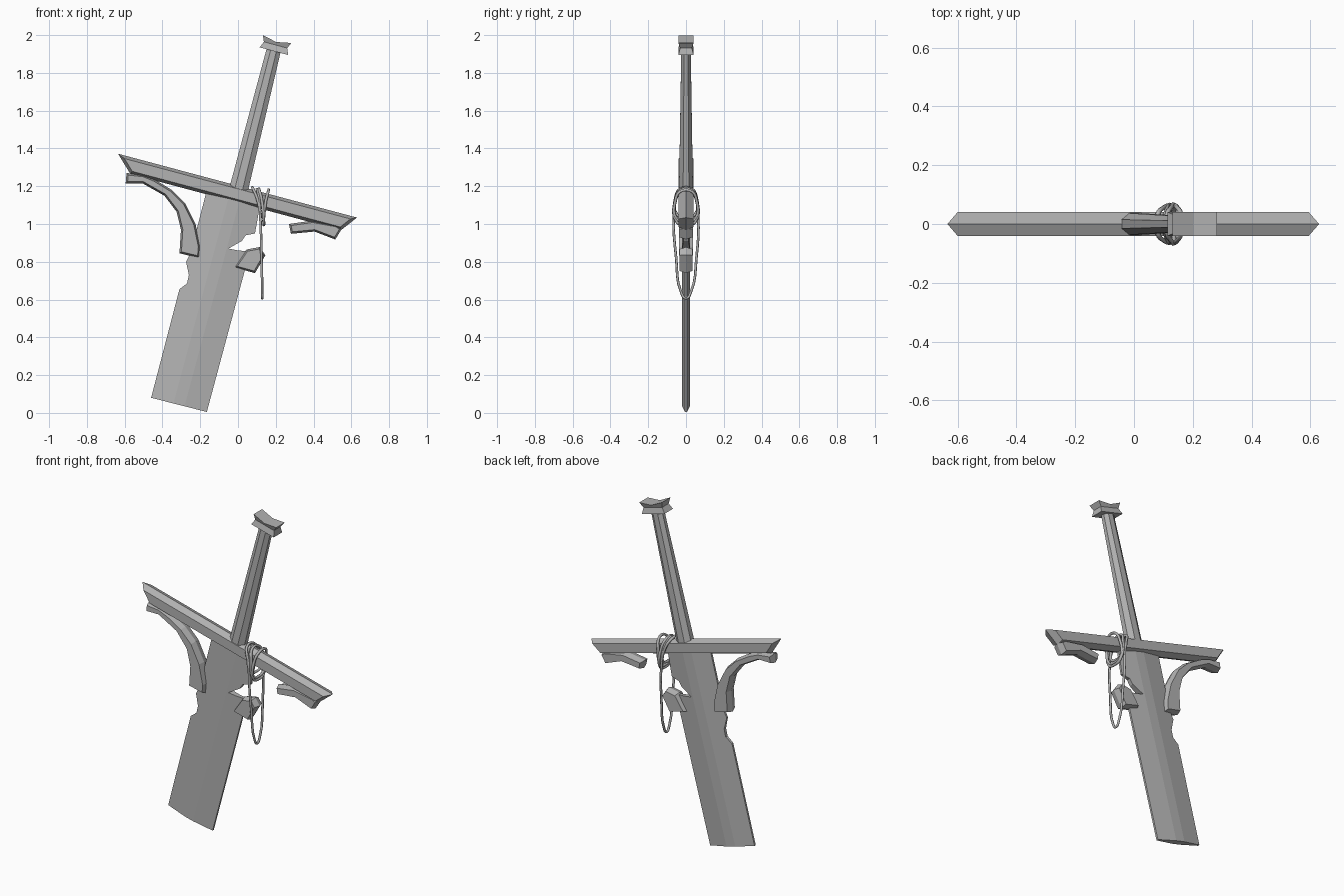
import bpy, bmesh, math
from mathutils import Vector

if "Cube" in bpy.data.objects:
    bpy.data.objects.remove(bpy.data.objects["Cube"])

steel = bpy.data.materials.new("worn_grey")
steel.use_nodes = True
GREY = (0.45, 0.45, 0.45, 1)
steel.diffuse_color = GREY
steel.node_tree.nodes["Principled BSDF"].inputs["Base Color"].default_value = GREY

TILT = math.radians(15)
ALONG = Vector((math.sin(TILT), 0, math.cos(TILT)))
ACROSS = Vector((math.cos(TILT), 0, -math.sin(TILT)))
DEPTH = Vector((0, 1, 0))


def finish(name, bm):
    bmesh.ops.recalc_face_normals(bm, faces=bm.faces)
    mesh = bpy.data.meshes.new(name)
    bm.to_mesh(mesh)
    bm.free()
    mesh.materials.append(steel)
    obj = bpy.data.objects.new(name, mesh)
    bpy.context.collection.objects.link(obj)
    return obj


def inset(points, amount):
    """Mitred inward offset of a counter-clockwise outline."""
    result = []
    for i, p in enumerate(points):
        p = Vector(p)
        a = (p - Vector(points[i - 1])).normalized()
        b = (Vector(points[(i + 1) % len(points)]) - p).normalized()
        na, nb = Vector((-a.y, a.x)), Vector((-b.y, b.x))
        result.append(p + (na + nb) * amount / max(1 + na.dot(nb), 0.25))
    return result


def ridged_plate(name, points, half, bevel):
    """Plate whose rim comes to a ridge in the middle of its thickness."""
    bm = bmesh.new()
    inner = inset(points, bevel)
    layers = [[bm.verts.new((p[0], y, p[1])) for p in ring]
              for y, ring in ((-half, inner), (0, points), (half, inner))]
    n = len(points)
    for low, high in zip(layers, layers[1:]):
        for i in range(n):
            j = (i + 1) % n
            bm.faces.new((low[i], low[j], high[j], high[i]))
    bm.faces.new(layers[0])
    bm.faces.new(layers[-1][::-1])
    return finish(name, bm)


def loft(name, rings):
    bm = bmesh.new()
    rows = [[bm.verts.new(p) for p in ring] for ring in rings]
    n = len(rows[0])
    for low, high in zip(rows, rows[1:]):
        for i in range(n):
            j = (i + 1) % n
            bm.faces.new((low[i], low[j], high[j], high[i]))
    bm.faces.new(rows[0][::-1])
    if n == 6:  # dished cap made of two quads
        t = rows[-1]
        bm.faces.new((t[0], t[1], t[4], t[5]))
        bm.faces.new((t[1], t[2], t[3], t[4]))
    else:
        bm.faces.new(rows[-1])
    return finish(name, bm)


def cord(name, points, radius):
    """Closed smooth cord through the points."""
    curve = bpy.data.curves.new(name + "_path", "CURVE")
    curve.dimensions = "3D"
    curve.resolution_u = 4
    curve.bevel_depth = radius
    curve.bevel_resolution = 1
    spline = curve.splines.new("BEZIER")
    spline.bezier_points.add(len(points) - 1)
    for bp, p in zip(spline.bezier_points, points):
        bp.co = p
        bp.handle_left_type = bp.handle_right_type = "AUTO"
    spline.use_cyclic_u = True
    temp = bpy.data.objects.new(name + "_path", curve)
    bpy.context.collection.objects.link(temp)
    dg = bpy.context.evaluated_depsgraph_get()
    mesh = bpy.data.meshes.new_from_object(temp.evaluated_get(dg))
    bpy.data.objects.remove(temp)
    mesh.materials.clear()
    mesh.materials.append(steel)
    for poly in mesh.polygons:
        poly.use_smooth = True
    obj = bpy.data.objects.new(name, mesh)
    bpy.context.collection.objects.link(obj)


# Blade: chipped outline, thickened towards a narrow central flat
blade = [(-0.46, 0.08), (-0.165, 0.005), (0.035, 0.75), (0.06, 0.855),
         (0.0, 0.86), (-0.05, 0.87), (0.02, 0.91), (0.04, 0.94),
         (0.09, 0.95), (0.115, 1.09), (0.13, 1.14), (-0.16, 1.2),
         (-0.25, 0.85), (-0.275, 0.8), (-0.26, 0.73), (-0.27, 0.685),
         (-0.31, 0.655)]
MID, FLAT, HALF = -0.313, 0.03, 0.152
bm = bmesh.new()
bm.faces.new([bm.verts.new((x, 0, z)) for x, z in blade])
for side in (-FLAT, FLAT):
    bmesh.ops.bisect_plane(bm, geom=bm.verts[:] + bm.edges[:] + bm.faces[:],
                           plane_co=ACROSS * (MID + side), plane_no=ACROSS)
front = bm.verts[:]
back = [g for g in bmesh.ops.extrude_face_region(
    bm, geom=bm.faces[:], use_keep_orig=True)["geom"]
    if isinstance(g, bmesh.types.BMVert)]
for verts, sign in ((front, -1), (back, 1)):
    for v in verts:
        t = max(0, abs(v.co.dot(ACROSS) - MID) - FLAT) / (HALF - FLAT)
        v.co.y = sign * (0.021 - 0.015 * min(t, 1))
finish("blade", bm)

# Crossguard with a ridged rim and pointed ends
ridged_plate("crossguard", [(-0.635, 1.372), (-0.57, 1.265),
                            (0.545, 0.967), (0.63, 1.034)], 0.04, 0.016)

# Curved brace on the right, broken stubs of its twin on the left
ridged_plate("curved_brace", [
    (-0.59, 1.27), (-0.595, 1.215), (-0.505, 1.215), (-0.39, 1.15),
    (-0.325, 1.065), (-0.302, 0.97), (-0.31, 0.845), (-0.205, 0.82),
    (-0.2, 0.88), (-0.225, 1.0), (-0.28, 1.11), (-0.35, 1.18),
    (-0.44, 1.235), (-0.5, 1.26)], 0.036, 0.01)
ridged_plate("broken_brace_arm", [
    (0.27, 1.0), (0.28, 0.948), (0.405, 0.96), (0.515, 0.918),
    (0.55, 0.975), (0.52, 0.995), (0.395, 1.018)], 0.036, 0.01)
ridged_plate("broken_brace_foot", [
    (-0.02, 0.77), (0.09, 0.74), (0.145, 0.835), (0.115, 0.878),
    (0.045, 0.865)], 0.034, 0.01)

# Tapered eight-sided grip
rings = []
for centre, wide, deep in (((0.0, 0, 1.17), 0.05, 0.037),
                           ((0.19, 0, 1.925), 0.038, 0.025)):
    rings.append([Vector(centre) + ACROSS * wide * math.cos(a) / 0.924
                  + DEPTH * deep * math.sin(a) / 0.924
                  for a in [math.pi * (k + 0.5) / 4 for k in range(8)]])
loft("grip", rings)

# Waisted pommel with a dished top
rings = []
for rise, wide, deep, dip in ((0, 0.078, 0.04, 0), (0.034, 0.064, 0.031, 0),
                              (0.066, 0.078, 0.04, 0.016)):
    rings.append([Vector((0.19, 0, 1.915)) + ACROSS * wide * s + DEPTH * deep * d
                  + ALONG * (rise - dip * (s == 0))
                  for s, d in ((-1, -1), (0, -1), (1, -1), (1, 1), (0, 1), (-1, 1))])
loft("pommel", rings)

# Cord wound around the crossguard
for k, (x, lean, drop) in enumerate(((0.1, 0.02, 0), (0.125, 0.012, 0.04),
                                     (0.148, -0.012, 0.025))):
    top, low = 1.185 - 0.268 * (x - 0.1), 1.05 - drop
    cord("cord_wrap_%d" % (k + 1), [
        (x - lean, -0.03, top), (x, -0.055, top - 0.045), (x + lean, -0.048, low),
        (x + lean, 0, low - 0.015), (x + lean, 0.048, low),
        (x, 0.055, top - 0.045), (x - lean, 0.03, top)], 0.008)

# Long hanging loop of cord
cord("hanging_cord", [
    (0.1, 0, 1.185), (0.11, -0.045, 1.15), (0.118, -0.064, 1.04),
    (0.125, -0.052, 0.82), (0.128, -0.026, 0.64), (0.128, 0, 0.606),
    (0.128, 0.026, 0.64), (0.125, 0.055, 0.82), (0.118, 0.064, 1.04),
    (0.11, 0.045, 1.15)], 0.007)
